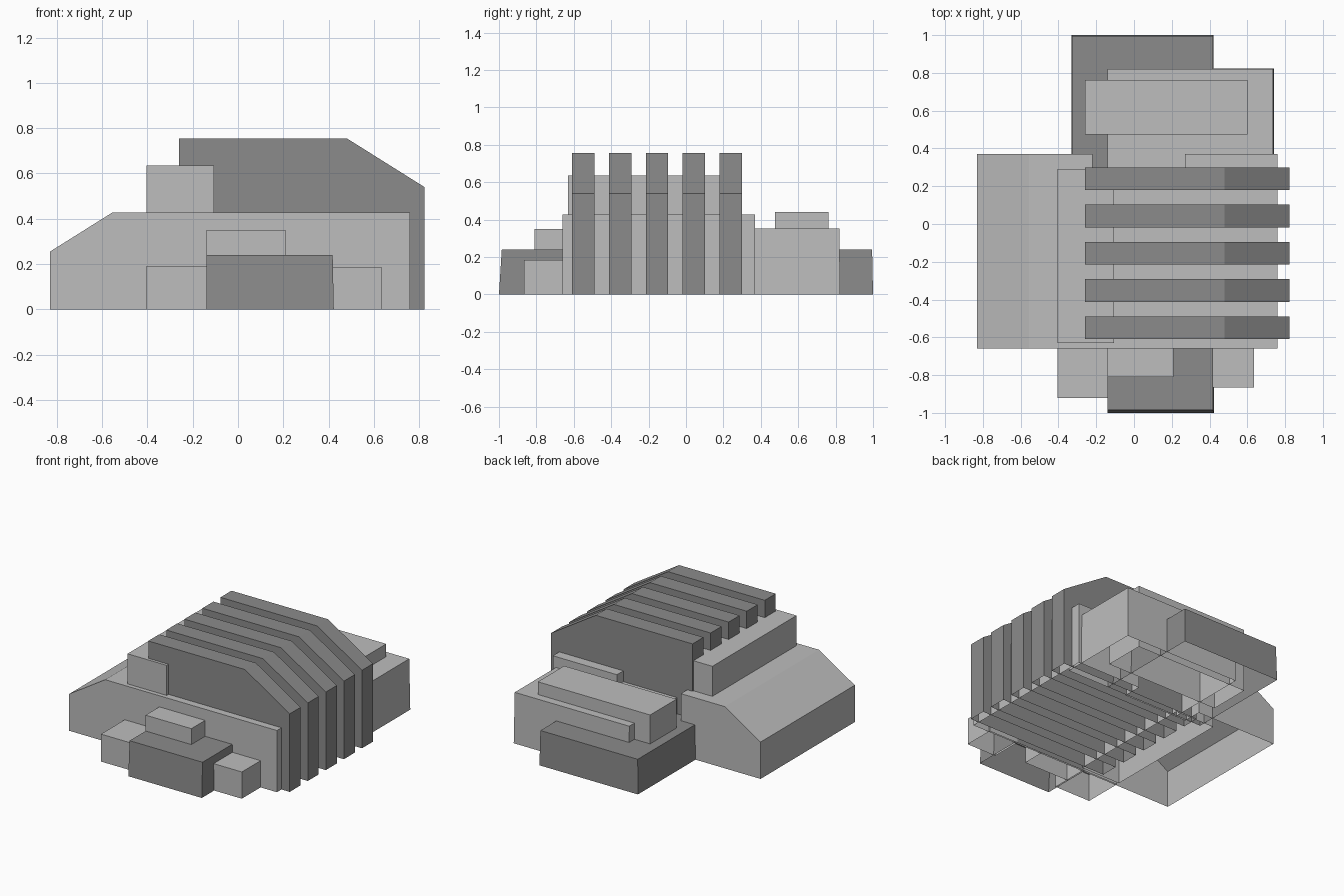
import bpy
import bmesh
from mathutils import Vector

cube = bpy.data.objects.get("Cube")
if cube:
    bpy.data.objects.remove(cube, do_unlink=True)


def material(name, value):
    mat = bpy.data.materials.new(name)
    mat.use_nodes = True
    colour = (value, value, value, 1)
    mat.diffuse_color = colour
    mat.node_tree.nodes["Principled BSDF"].inputs["Base Color"].default_value = colour
    return mat


light = material("light grey", 0.51)
dark = material("dark grey", 0.26)


def rect(x0, x1, y0, y1):
    return [(x0, y0), (x1, y0), (x1, y1), (x0, y1)]


def block(name, outline, height, mat, top=None, slope=None):
    """Raise a counter-clockwise outline from the ground, open underneath.
    top: optional smaller roof outline; slope: two (x, z) points of a sloped roof edge."""
    bm = bmesh.new()
    low = [bm.verts.new((x, y, 0)) for x, y in outline]
    high = [bm.verts.new((x, y, height)) for x, y in (top or outline)]
    for i in range(len(low)):
        j = (i + 1) % len(low)
        bm.faces.new((low[i], low[j], high[j], high[i]))
    bm.faces.new(high)
    if slope:
        (xa, za), (xb, zb) = slope
        normal = Vector((za - zb, 0, xb - xa))
        if normal.z < 0:
            normal.negate()
        cut = bmesh.ops.bisect_plane(
            bm, geom=bm.verts[:] + bm.edges[:] + bm.faces[:],
            plane_co=(xa, 0, za), plane_no=normal, clear_outer=True)
        edges = [g for g in cut["geom_cut"] if isinstance(g, bmesh.types.BMEdge)]
        bmesh.ops.contextual_create(bm, geom=edges)
        bmesh.ops.recalc_face_normals(bm, faces=bm.faces[:])
    mesh = bpy.data.meshes.new(name)
    bm.to_mesh(mesh)
    bm.free()
    mesh.materials.append(mat)
    obj = bpy.data.objects.new(name, mesh)
    bpy.context.collection.objects.link(obj)
    return obj


# Main hall, with a recess in its rear wall and a sloped right-hand roof edge
hall = [(-0.83, -0.66), (0.76, -0.66), (0.76, 0.37), (0.27, 0.37),
        (0.27, 0.24), (-0.22, 0.24), (-0.22, 0.37), (-0.83, 0.37)]
block("main_hall", hall, 0.427, light, slope=((-0.83, 0.255), (-0.555, 0.427)))

# Long raised spine beside the fins
block("roof_spine", rect(-0.405, -0.105, -0.63, 0.29), 0.635, light)

# Row of tall fins with sloped outer shoulders
for i in range(5):
    y = -0.61 + i * 0.1975
    block(f"fin_{i + 1}", rect(-0.26, 0.823, y, y + 0.12), 0.755, dark,
          slope=((0.48, 0.755), (0.823, 0.54)))

# Front entrance group
block("front_porch", rect(-0.14, 0.423, -1, -0.65), 0.24, dark,
      top=rect(-0.14, 0.418, -0.985, -0.65))
block("front_upper_box", rect(-0.14, 0.21, -0.81, -0.65), 0.35, light)
block("front_right_box", rect(-0.405, -0.13, -0.92, -0.65), 0.19, light)
block("front_left_box", rect(0.41, 0.635, -0.865, -0.65), 0.185, light)

# Rear wing
block("rear_porch", rect(-0.332, 0.422, 0.25, 1), 0.24, dark,
      top=rect(-0.327, 0.418, 0.25, 0.995))
block("rear_wing", rect(-0.14, 0.742, 0.25, 0.824), 0.352, light,
      top=rect(-0.14, 0.737, 0.25, 0.82))
block("rear_roof_box", rect(-0.26, 0.60, 0.475, 0.763), 0.44, light)
